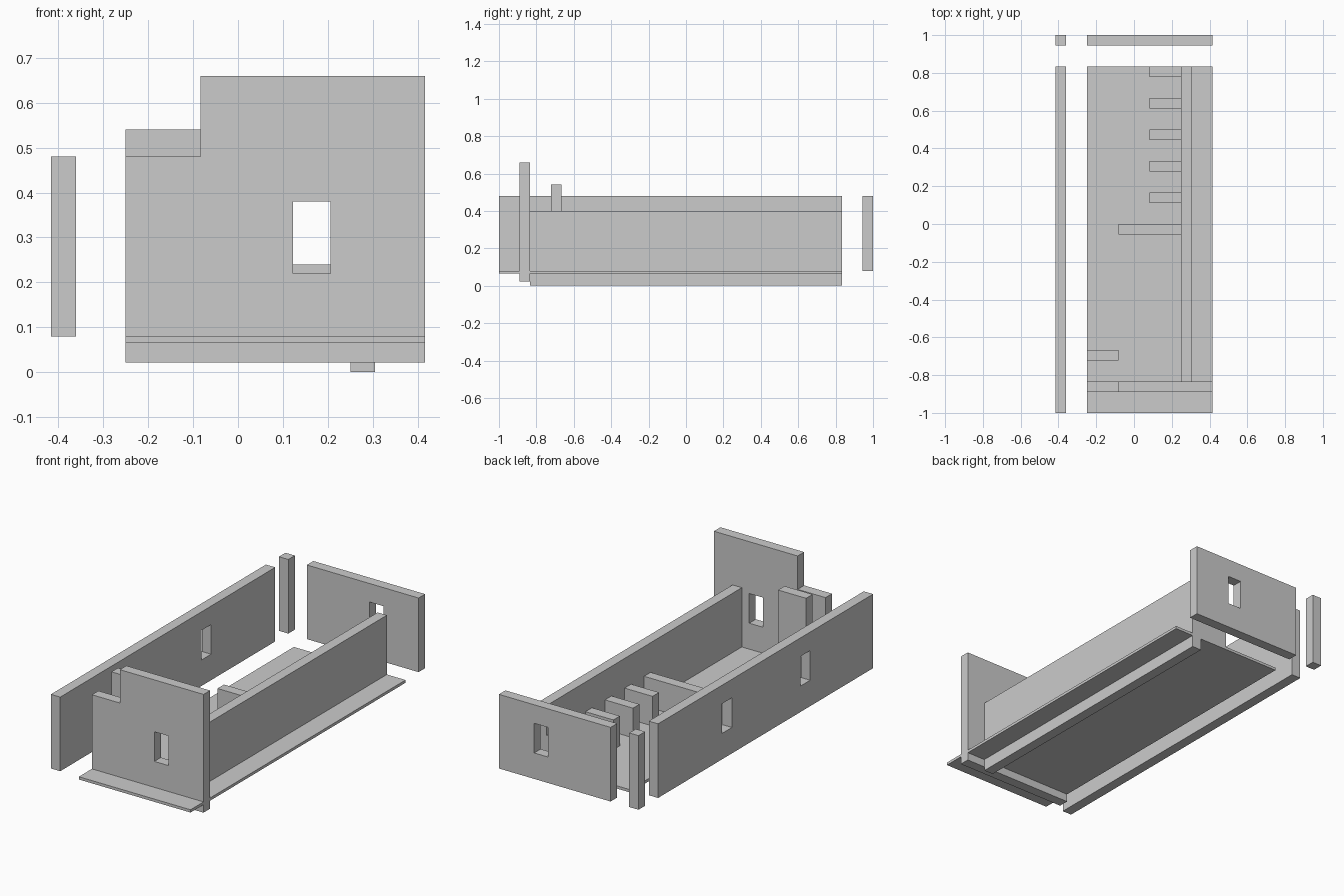
import bpy, bmesh

if "Cube" in bpy.data.objects:
    bpy.data.objects.remove(bpy.data.objects["Cube"])

T = 1 / 18               # wall thickness
L, R = -0.25, 0.4167     # floor extent in x
WX = 0.4167              # outer half width
FLOOR_B, FLOOR_T = 0.065, 0.08
WALL_T = 0.48


def prism(name, profile, y0, y1):
    """Extrude an (x, z) outline from y0 to y1."""
    bm = bmesh.new()
    face = bm.faces.new([bm.verts.new((x, y0, z)) for x, z in profile])
    ext = bmesh.ops.extrude_face_region(bm, geom=[face])
    verts = [g for g in ext["geom"] if isinstance(g, bmesh.types.BMVert)]
    bmesh.ops.translate(bm, vec=(0, y1 - y0, 0), verts=verts)
    bmesh.ops.recalc_face_normals(bm, faces=bm.faces[:])
    mesh = bpy.data.meshes.new(name)
    bm.to_mesh(mesh)
    bm.free()
    obj = bpy.data.objects.new(name, mesh)
    bpy.context.collection.objects.link(obj)
    return obj


def box(name, x0, x1, y0, y1, z0, z1):
    return prism(name, [(x0, z0), (x1, z0), (x1, z1), (x0, z1)], y0, y1)


def cut_window(wall, x0, x1, y0, y1):
    """Cut a window opening through a wall."""
    cutter = box("window_cutter", x0, x1, y0, y1, 0.22, 0.38)
    cutter.hide_render = True
    mod = wall.modifiers.new("window", 'BOOLEAN')
    mod.operation = 'DIFFERENCE'
    mod.solver = 'EXACT'
    mod.object = cutter
    bpy.context.view_layer.objects.active = wall
    bpy.ops.object.modifier_apply(modifier=mod.name)
    bpy.data.objects.remove(cutter, do_unlink=True)


# Floor slab
box("floor", L, R, -1, 0.8333, FLOOR_B, FLOOR_T)

# Stepped front wall
front = prism("front_wall", [(L, 0.022), (R, 0.022), (R, 0.66), (-0.0833, 0.66),
                             (-0.0833, WALL_T), (L, WALL_T)], -0.8889, -0.8333)
cut_window(front, 0.123, 0.206, -1.1, -0.7)

# Back wall and the separate corner post
back = box("back_wall", L, R, 1 - T, 1, FLOOR_T, WALL_T)
cut_window(back, 0.123, 0.206, 0.8, 1.1)
box("corner_post", -WX, -WX + T, 1 - T, 1, FLOOR_T, WALL_T)

# Left wall with two windows
left = box("left_wall", -WX, -WX + T, -1, 0.8333, FLOOR_T, WALL_T)
for yc in (0.245, -0.422):
    cut_window(left, -0.6, -0.3, yc - 0.0415, yc + 0.0415)

# Right wall reaching down to the ground
box("right_wall", 0.25, 0.25 + T, -0.8333, 0.8333, 0, 0.40)

# Row of low stall dividers
for i in range(5):
    y1 = (i + 1) / 6
    box(f"stall_divider_{i + 1}", 0.0833, 0.25, y1 - T, y1, FLOOR_T, 0.24)

# Long low partition and tall entry screen
box("long_partition", -0.0833, 0.25, -T, 0, FLOOR_T, 0.24)
box("entry_screen", L, -0.0833, -0.7222, -0.6667, FLOOR_T, 0.54)
